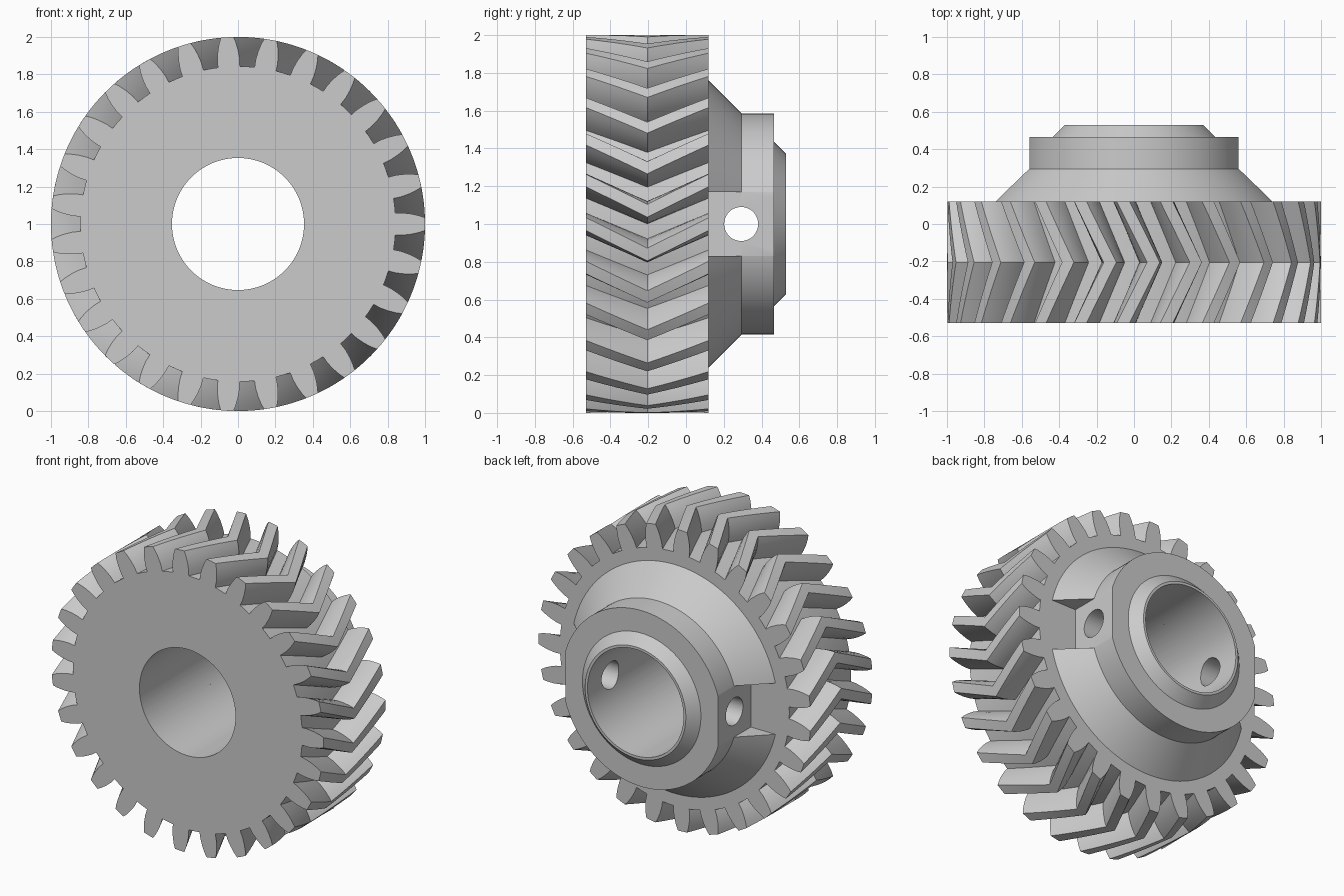
import bpy, bmesh, math
from math import sin, cos, radians, pi

if "Cube" in bpy.data.objects:
    bpy.data.objects.remove(bpy.data.objects["Cube"])

TEETH = 27
ROOT, BORE = 0.843, 0.353
FRONT, BACK, HUB_END = -0.53, 0.12, 0.53
TWIST = radians(9.3)
STEPS = 6              # slices in each half of the chevron
CENTRE_Z = 1.0

steel = bpy.data.materials.new("plain_grey_steel")
steel.use_nodes = True
grey = (0.6, 0.6, 0.6, 1)
steel.diffuse_color = grey
steel.node_tree.nodes["Principled BSDF"].inputs["Base Color"].default_value = grey


def ring_solid(name, rings):
    """Closed solid from a cyclic list of rings of (radius, angle, y)."""
    bm = bmesh.new()
    loops = [[bm.verts.new((r * cos(a), y, CENTRE_Z + r * sin(a))) for r, a, y in ring]
             for ring in rings]
    for k, lo in enumerate(loops):
        hi = loops[(k + 1) % len(loops)]
        n = len(lo)
        for i in range(n):
            j = (i + 1) % n
            bm.faces.new((lo[i], lo[j], hi[j], hi[i]))
    bmesh.ops.recalc_face_normals(bm, faces=bm.faces)
    mesh = bpy.data.meshes.new(name)
    bm.to_mesh(mesh)
    bm.free()
    mesh.materials.append(steel)
    obj = bpy.data.objects.new(name, mesh)
    bpy.context.collection.objects.link(obj)
    return obj


def activate(obj):
    bpy.ops.object.select_all(action='DESELECT')
    obj.select_set(True)
    bpy.context.view_layer.objects.active = obj


def smooth(obj):
    activate(obj)
    bpy.ops.object.shade_smooth_by_angle(angle=radians(28))


def cut(obj, cutter):
    cutter.hide_render = True
    mod = obj.modifiers.new("cut", 'BOOLEAN')
    mod.operation = 'DIFFERENCE'
    mod.solver = 'EXACT'
    mod.object = cutter
    activate(obj)
    bpy.ops.object.modifier_apply(modifier=mod.name)
    bpy.data.objects.remove(cutter)


# Tooth outline: radius and half angle in degrees, from root to tip
flank = [(ROOT, 3.98), (0.885, 3.85), (0.93, 3.33), (0.97, 2.65), (1.0, 1.95)]
tooth = [(r, -h) for r, h in flank] + [(1.0, 0)] + [(r, h) for r, h in reversed(flank)]
tooth.append((ROOT, 180 / TEETH))
outline = [(r, radians(h) + 2 * pi * t / TEETH) for t in range(TEETH) for r, h in tooth]

# Toothed wheel: herringbone sweep, closed through the bore
sweep = []
for s in range(2 * STEPS + 1):
    y = FRONT + (BACK - FRONT) * s / (2 * STEPS)
    turn = TWIST * (1 - abs(s / STEPS - 1))
    sweep.append([(r, a - turn, y) for r, a in outline])
bore_back = [(BORE, a, BACK) for r, a in outline]
bore_front = [(BORE, a, FRONT) for r, a in outline]
wheel = ring_solid("herringbone_wheel", sweep + [bore_back, bore_front])
smooth(wheel)

# Hub: cone, straight band and chamfered collar turned around the bore
profile = [(0.76, BACK), (0.585, 0.295), (0.585, 0.465), (0.435, 0.465),
           (0.37, HUB_END), (BORE, HUB_END), (BORE, BACK)]
SEGMENTS = 128
hub = ring_solid("hub", [[(r, 2 * pi * i / SEGMENTS, y) for i in range(SEGMENTS)]
                         for r, y in profile])

# Flat-bottomed notches on both sides of the hub
for side in (-1, 1):
    bpy.ops.mesh.primitive_cube_add(size=1, location=(side * 0.81, 0.25, CENTRE_Z))
    notch = bpy.context.object
    notch.scale = (0.5, 0.6, 0.34)
    cut(hub, notch)

# Cross hole for the set pin
bpy.ops.mesh.primitive_cylinder_add(vertices=48, radius=0.09, depth=2,
                                    location=(0, 0.292, CENTRE_Z), rotation=(0, pi / 2, 0))
cut(hub, bpy.context.object)
smooth(hub)
